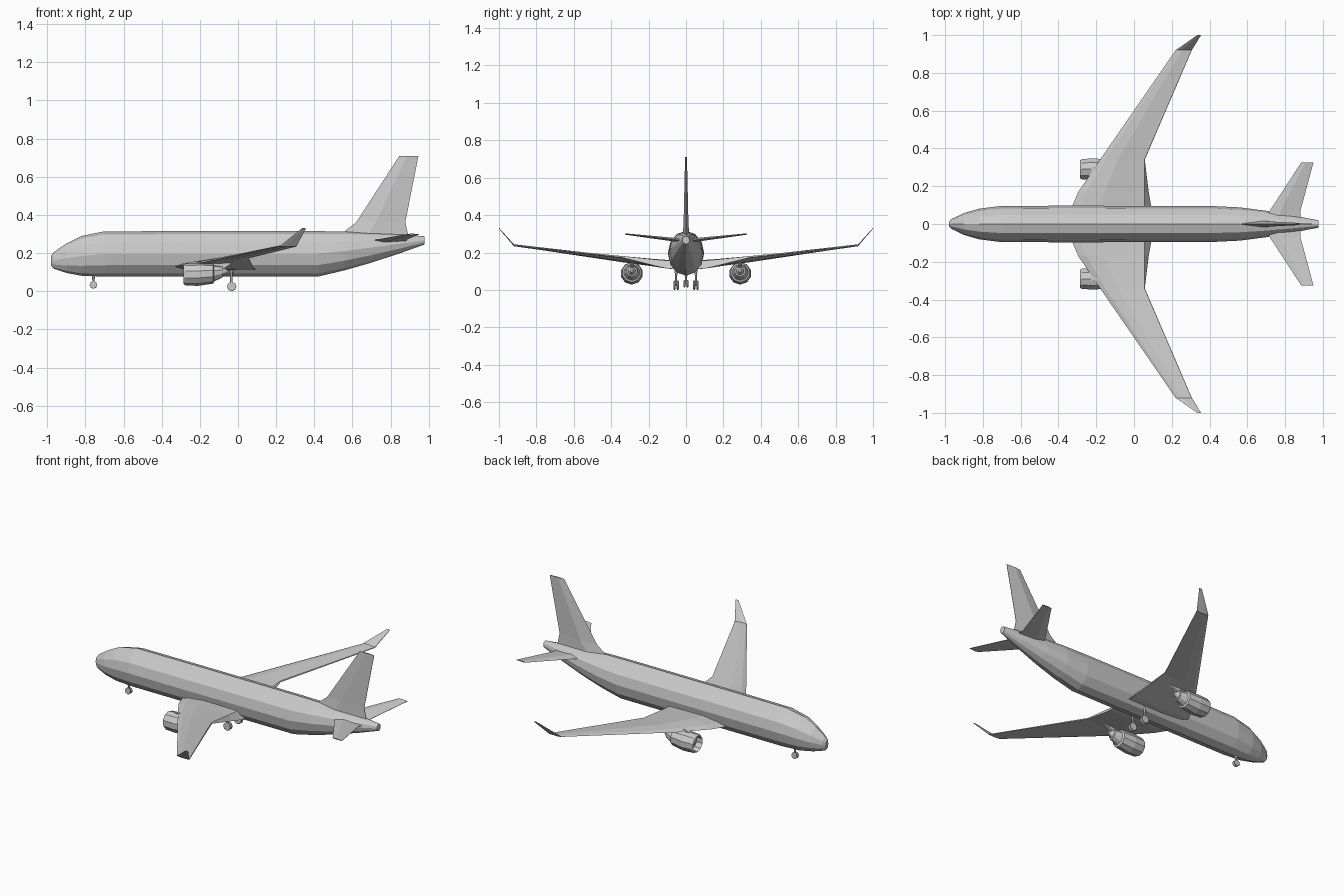
import bpy, bmesh
from math import sin, cos, pi, radians


def loft(name, rings, mirror=False):
    """Skin a list of equal-length point rings and cap both ends."""
    bm = bmesh.new()
    vs = [[bm.verts.new(p) for p in r] for r in rings]
    n = len(rings[0])
    for a, b in zip(vs, vs[1:]):
        for i in range(n):
            j = (i + 1) % n
            bm.faces.new((a[i], a[j], b[j], b[i]))
    bm.faces.new(vs[0])
    bm.faces.new(vs[-1])
    bmesh.ops.recalc_face_normals(bm, faces=bm.faces)
    me = bpy.data.meshes.new(name)
    bm.to_mesh(me)
    bm.free()
    ob = bpy.data.objects.new(name, me)
    bpy.context.collection.objects.link(ob)
    if mirror:
        m = ob.modifiers.new("Mirror", 'MIRROR')
        m.use_axis = (False, True, False)
    return ob


def oval_x(x, y, z, ry, rz, n, off=0.0):
    """Oval ring facing along x."""
    return [(x, y + ry * cos(2 * pi * i / n + off), z + rz * sin(2 * pi * i / n + off))
            for i in range(n)]


def disc_y(x, y, z, r, n=8):
    """Round ring facing along y."""
    return [(x + r * cos(2 * pi * i / n), y, z + r * sin(2 * pi * i / n)) for i in range(n)]


# fuselage: x, top, bottom, half width
body = [(-0.98, 0.185, 0.135, 0.012), (-0.966, 0.205, 0.118, 0.026), (-0.90, 0.25, 0.096, 0.058),
        (-0.82, 0.29, 0.081, 0.081), (-0.70, 0.314, 0.077, 0.096), (-0.30, 0.315, 0.077, 0.097),
        (0.42, 0.315, 0.077, 0.095), (0.56, 0.313, 0.11, 0.088), (0.70, 0.308, 0.15, 0.07),
        (0.86, 0.298, 0.203, 0.042), (0.978, 0.288, 0.245, 0.019)]
loft("fuselage", [oval_x(x, 0, (t + b) / 2, w, (t - b) / 2, 12) for x, t, b, w in body])


# wings with upturned tips: leading x, z; trailing top x, z; trailing bottom x, z; y; thickness
def wing_ring(lx, lz, tx, tz, bx, bz, y, th):
    def mix(a, b, f):
        return a + (b - a) * f
    return [(lx, y, lz), (mix(lx, tx, .12), y, mix(lz, tz, .12) + th * .4),
            (mix(lx, tx, .4), y, mix(lz, tz, .4) + th * .6), (tx, y, tz), (bx, y, bz),
            (mix(lx, bx, .4), y, mix(lz, bz, .4) - th * .3),
            (mix(lx, bx, .1), y, mix(lz, bz, .1) - th * .25)]


wing = [(-0.345, 0.128, 0.055, 0.155, 0.095, 0.112, 0.04, 0.035),
        (-0.325, 0.130, 0.055, 0.157, 0.09, 0.114, 0.10, 0.033),
        (-0.295, 0.137, 0.055, 0.163, 0.078, 0.13, 0.17, 0.03),
        (-0.18, 0.152, 0.055, 0.181, 0.057, 0.173, 0.34, 0.024),
        (0.22, 0.238, 0.305, 0.238, 0.306, 0.234, 0.92, 0.01),
        (0.335, 0.33, 0.355, 0.33, 0.355, 0.327, 1.0, 0.003)]
loft("wings", [wing_ring(*w) for w in wing], True)


# tailplanes: leading x, trailing x, y, z, thickness
def blade(lx, tx, y, z, th):
    mx = lx + (tx - lx) * 0.35
    return [(lx, y, z), (mx, y, z + th / 2), (tx, y, z + 0.001), (tx, y, z - 0.001),
            (mx, y, z - th / 2)]


loft("tailplanes", [blade(0.68, 0.885, 0.01, 0.263, 0.022), blade(0.716, 0.88, 0.066, 0.269, 0.02),
                    blade(0.885, 0.95, 0.325, 0.299, 0.007)], True)

# tail fin with forward fillet: leading x, trailing x, z, half thickness
fin = [(0.52, 0.895, 0.285, 0.018), (0.557, 0.888, 0.312, 0.016), (0.62, 0.877, 0.362, 0.013),
       (0.846, 0.946, 0.71, 0.005)]
loft("tail_fin", [[(l, 0, z), (l + (t - l) * .4, h, z), (t, 0.001, z), (t, -0.001, z),
                   (l + (t - l) * .4, -h, z)] for l, t, z, h in fin])

# engines: hollow intake, nacelle and exhaust cone (x, radius, centre z)
EY = 0.29
nacelle = [(-0.265, 0.004, .088), (-0.245, 0.02, .088), (-0.245, 0.046, .088), (-0.285, 0.05, .088),
           (-0.275, 0.057, .088), (-0.21, 0.06, .088), (-0.13, 0.053, .093), (-0.125, 0.043, .095),
           (-0.08, 0.03, .102), (-0.08, 0.022, .102), (-0.055, 0.008, .104)]
loft("engines", [oval_x(x, EY, z, r, r, 10, pi / 10) for x, r, z in nacelle], True)

# engine pylons
loft("engine_pylons", [[(-0.25, y, 0.138), (-0.20, y, 0.157), (-0.05, y, 0.172), (-0.02, y, 0.155),
                        (-0.08, y, 0.115), (-0.16, y, 0.115)]
                       for y in (EY - 0.008, EY + 0.008)], True)


# landing gear
def wheel(name, x, y, z, r, w):
    loft(name, [disc_y(x, y - w / 2, z, r * .8), disc_y(x, y - w / 4, z, r),
                disc_y(x, y + w / 4, z, r), disc_y(x, y + w / 2, z, r * .8)], True)


def strut(name, x, y, z0, z1, r, mirror):
    loft(name, [[(x + k * r * cos(i * pi / 3), y + k * r * sin(i * pi / 3), z) for i in range(6)]
                for z, k in ((z0, 1), ((z0 + z1) / 2, 1), (z1, 1.8))], mirror)


def axle(name, x, y0, y1, z, mirror):
    loft(name, [disc_y(x, y, z, 0.006, 6) for y in (y0, y1)], mirror)


wheel("nose_wheels", -0.758, 0.008, 0.033, 0.02, 0.009)
strut("nose_strut", -0.758, 0, 0.033, 0.09, 0.006, False)
axle("nose_axle", -0.758, -0.01, 0.01, 0.033, False)
for label, dy in (("inner", -0.009), ("outer", 0.009)):
    wheel("main_wheels_" + label, -0.033, 0.053 + dy, 0.025, 0.025, 0.011)
strut("main_struts", -0.035, 0.053, 0.025, 0.13, 0.007, True)
axle("main_axles", -0.033, 0.042, 0.064, 0.025, True)
